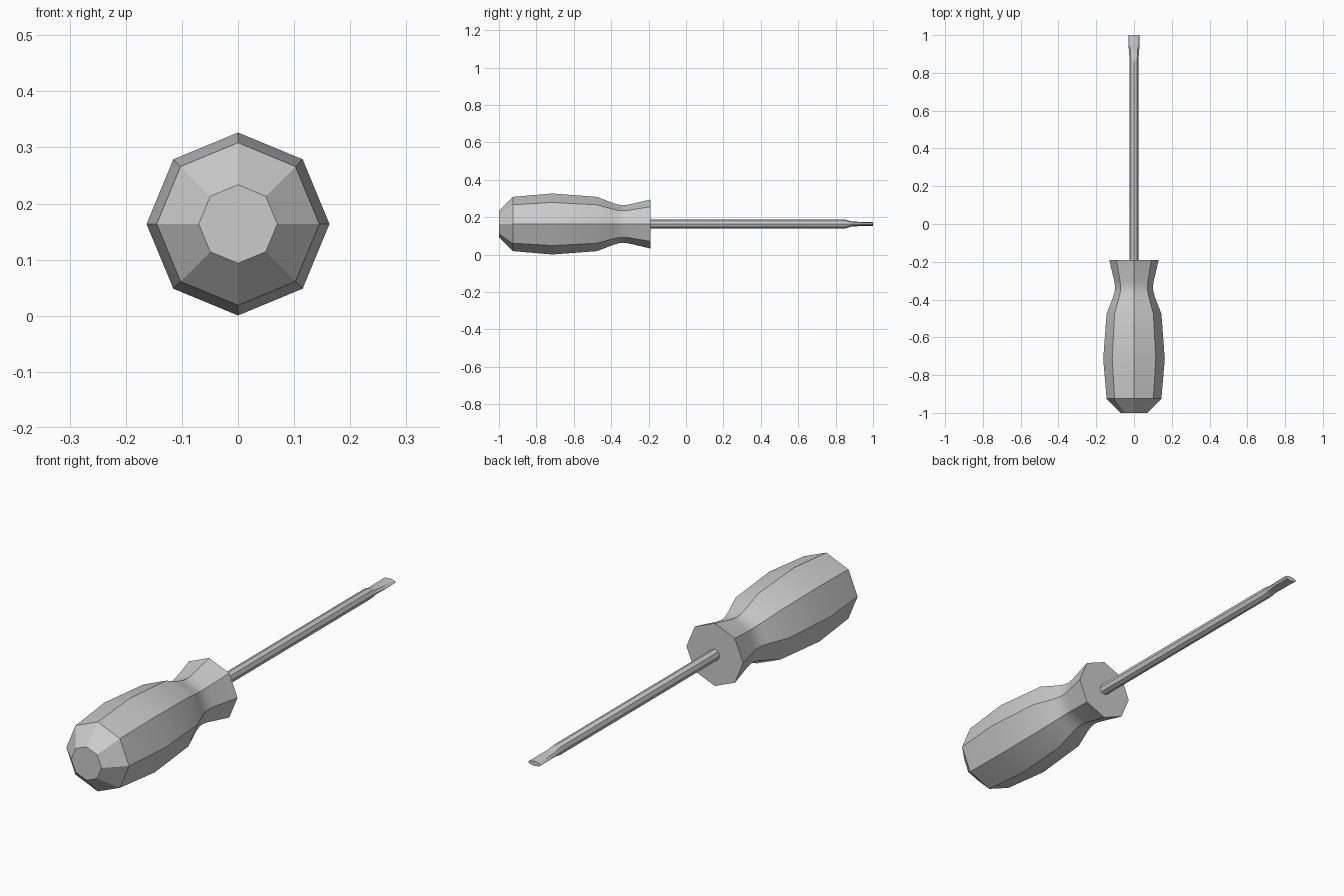
import bpy, bmesh, math

if "Cube" in bpy.data.objects:
    bpy.data.objects.remove(bpy.data.objects["Cube"])

CENTRE_Z = 0.1635
SIDES = 8


def loft(name, rings):
    """Octagonal loft along y; each ring is (y, half width, half height)."""
    bm = bmesh.new()
    loops = []
    for y, rx, rz in rings:
        loops.append([bm.verts.new((rx * math.cos(2 * math.pi * i / SIDES), y,
                                    CENTRE_Z + rz * math.sin(2 * math.pi * i / SIDES)))
                      for i in range(SIDES)])
    for a, b in zip(loops, loops[1:]):
        for i in range(SIDES):
            j = (i + 1) % SIDES
            bm.faces.new((a[i], a[j], b[j], b[i]))
    bm.faces.new(loops[0])
    bm.faces.new(loops[-1])
    bmesh.ops.recalc_face_normals(bm, faces=bm.faces)
    mesh = bpy.data.meshes.new(name)
    bm.to_mesh(mesh)
    bm.free()
    obj = bpy.data.objects.new(name, mesh)
    bpy.context.collection.objects.link(obj)
    bpy.ops.object.select_all(action='DESELECT')
    obj.select_set(True)
    bpy.context.view_layer.objects.active = obj
    bpy.ops.object.shade_smooth_by_angle(angle=math.radians(30))
    return obj


# Grip: chamfered butt, swollen middle, narrow neck and flared collar
grip_profile = [(-1.0, 0.07), (-0.925, 0.145), (-0.715, 0.163), (-0.475, 0.145),
                (-0.39, 0.112), (-0.36, 0.103), (-0.335, 0.1), (-0.305, 0.104),
                (-0.19, 0.131)]
loft("handle", [(y, r, r) for y, r in grip_profile])

# Shaft with its end flattened into a blade
loft("shaft_and_blade", [(-0.21, 0.023, 0.023), (0.855, 0.023, 0.023),
                         (0.885, 0.0245, 0.0135), (0.94, 0.029, 0.011),
                         (1.0, 0.03, 0.0095)])
